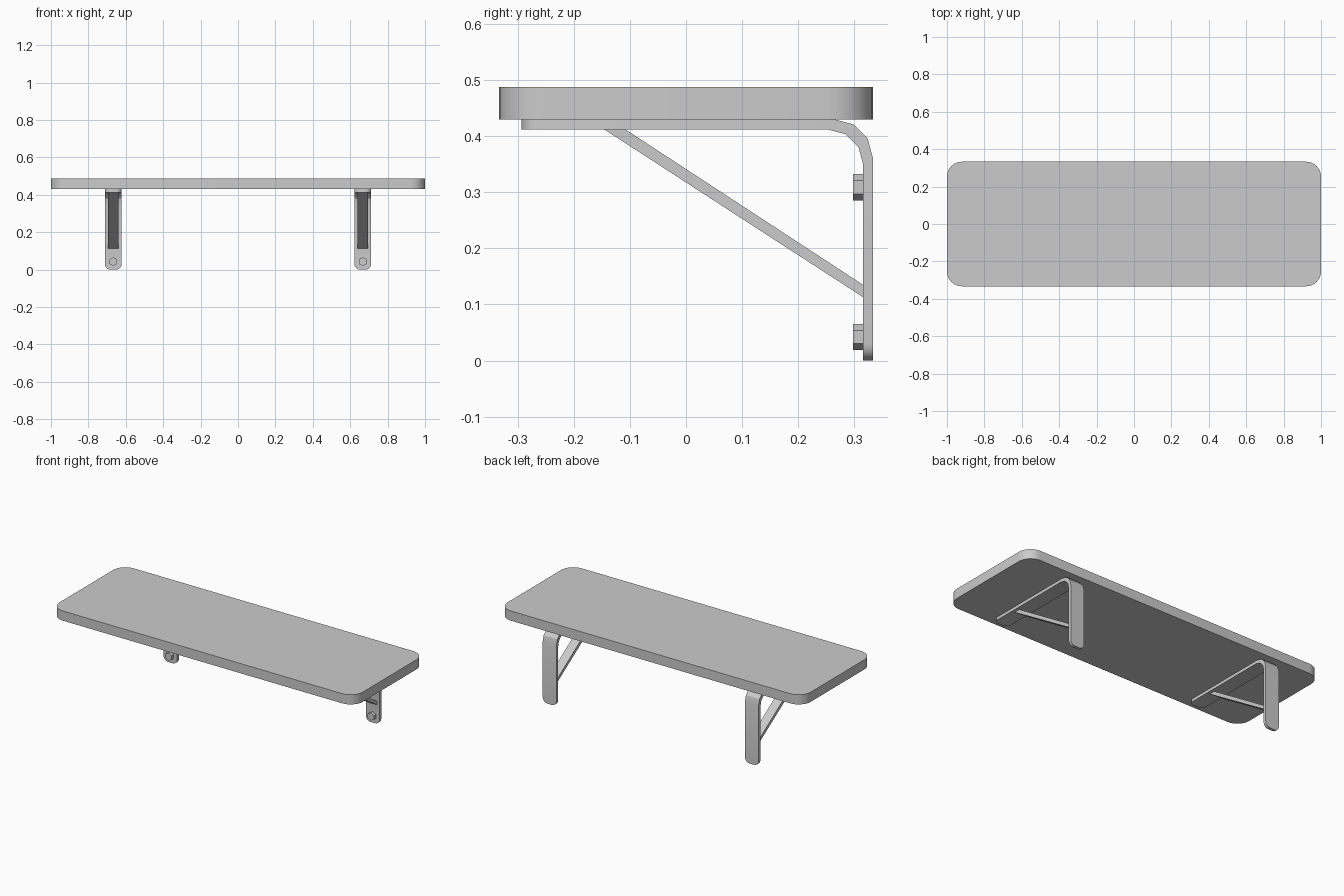
import bpy, bmesh
from math import sin, cos, radians

if "Cube" in bpy.data.objects:
    bpy.data.objects.remove(bpy.data.objects["Cube"])

def extrude(name, base, vec, corner=None, radius=0, segs=6, mirror=False):
    """Extrude a planar outline along vec, optionally rounding selected edges."""
    bm = bmesh.new()
    face = bm.faces.new([bm.verts.new(p) for p in base])
    ext = bmesh.ops.extrude_face_region(bm, geom=[face])
    verts = [v for v in ext["geom"] if isinstance(v, bmesh.types.BMVert)]
    bmesh.ops.translate(bm, verts=verts, vec=vec)
    if corner:
        edges = [e for e in bm.edges if corner(e.verts[0].co, e.verts[1].co)]
        bmesh.ops.bevel(bm, geom=edges, offset=radius, segments=segs,
                        profile=0.5, affect='EDGES')
    bmesh.ops.recalc_face_normals(bm, faces=bm.faces)
    me = bpy.data.meshes.new(name)
    bm.to_mesh(me)
    bm.free()
    ob = bpy.data.objects.new(name, me)
    bpy.context.collection.objects.link(ob)
    bpy.ops.object.select_all(action='DESELECT')
    bpy.context.view_layer.objects.active = ob
    ob.select_set(True)
    bpy.ops.object.shade_smooth_by_angle(angle=radians(25))
    if mirror:
        ob.modifiers.new("mirror", 'MIRROR')
    return ob

# Shelf board with rounded corners
extrude("shelf_board",
        [(-1, -.333, .43), (1, -.333, .43), (1, .333, .43), (-1, .333, .43)],
        (0, 0, .058), lambda a, b: abs(a.z - b.z) > .01, .08, 8)

# Bent bracket strip, rounded at both free ends
X, W = .667, .09
steps = [radians(a) for a in (90, 60, 30, 0)]
outer = [(.265 + .068 * cos(a), .362 + .068 * sin(a)) for a in steps]
inner = [(.253 + .063 * cos(a), .349 + .063 * sin(a)) for a in steps]
profile = [(-.293, .43)] + outer + [(.333, 0), (.316, 0)] + inner[::-1] + [(-.293, .412)]

def strip_end(a, b):
    across = abs(a.x - b.x) < 1e-4
    return across and ((a.z < .001 and b.z < .001) or (a.y < -.29 and b.y < -.29))

extrude("bracket_strip", [(X - W / 2, y, z) for y, z in profile],
        (W, 0, 0), strip_end, .03, 5, True)

# Diagonal brace, its ends let into the strip
brace = [(-.158, .42), (-.12, .42), (.325, .129), (.325, .107)]
extrude("diagonal_brace", [(X - .027, y, z) for y, z in brace],
        (.054, 0, 0), mirror=True)

# Hexagonal bolt heads
for label, z in (("lower", .042), ("upper", .309)):
    ring = [radians(30 + 60 * i) for i in range(6)]
    extrude(label + "_bolt_head",
            [(X + .0235 * cos(a), .298, z + .0235 * sin(a)) for a in ring],
            (0, .02, 0), mirror=True)
